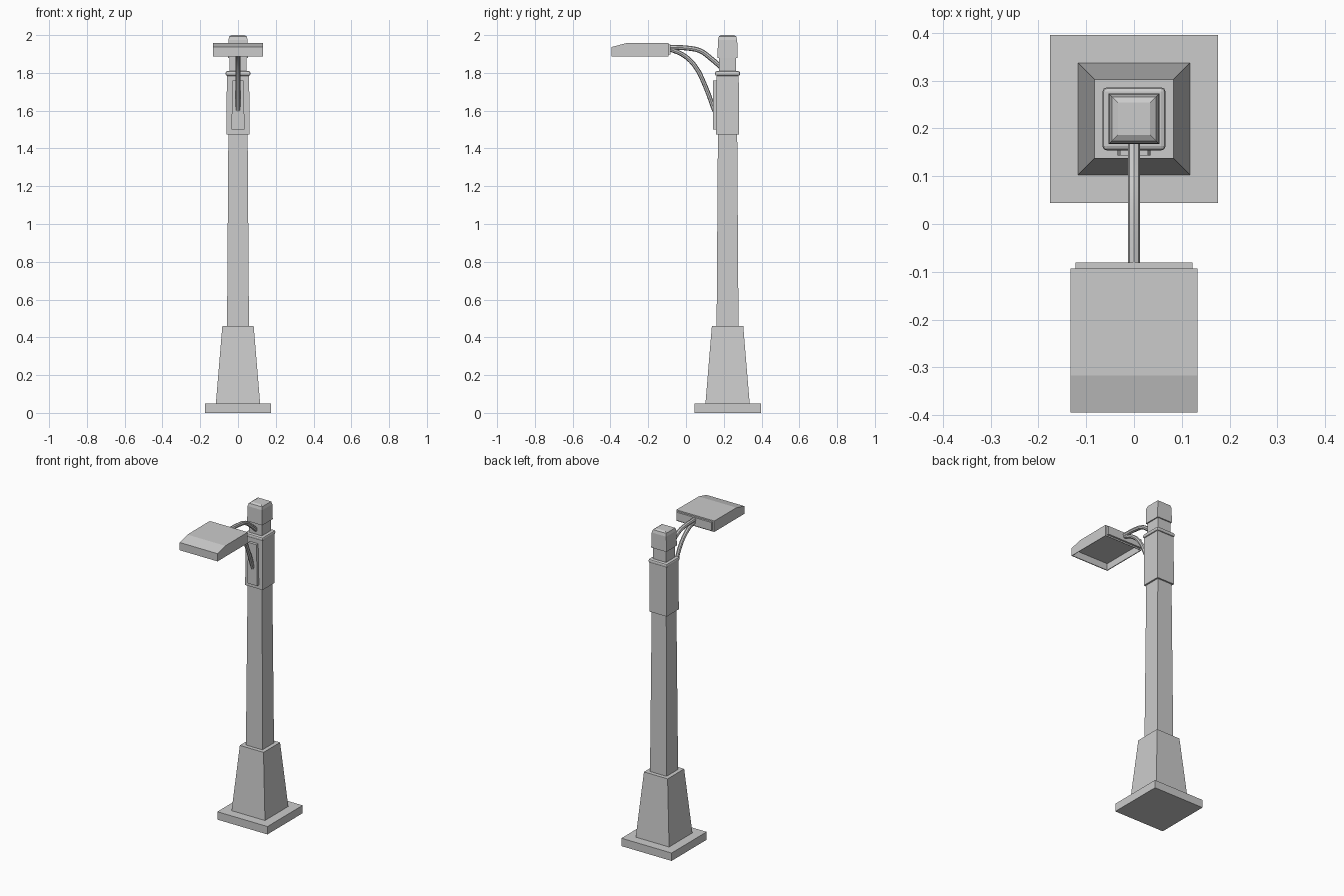
import bpy, bmesh

if "Cube" in bpy.data.objects:
    bpy.data.objects.remove(bpy.data.objects["Cube"])

POLE_Y = 0.22


def make_object(name, bm):
    bmesh.ops.recalc_face_normals(bm, faces=bm.faces[:])
    mesh = bpy.data.meshes.new(name)
    bm.to_mesh(mesh)
    bm.free()
    obj = bpy.data.objects.new(name, mesh)
    bpy.context.collection.objects.link(obj)
    return obj


def loft(name, levels, y=POLE_Y):
    """Capped stack of rectangles; levels are (z, half_x, half_y)."""
    bm = bmesh.new()
    rings = [[bm.verts.new((sx * hx, y + sy * hy, z))
              for sx, sy in ((-1, -1), (1, -1), (1, 1), (-1, 1))]
             for z, hx, hy in levels]
    for a, b in zip(rings, rings[1:]):
        for i in range(4):
            j = (i + 1) % 4
            bm.faces.new((a[i], a[j], b[j], b[i]))
    bm.faces.new(rings[0])
    bm.faces.new(rings[-1])
    return make_object(name, bm)


def square_loft(name, levels):
    return loft(name, [(z, h, h) for z, h in levels])


def tube(name, points, radius):
    """Round arm following (y, z) points in the x = 0 plane."""
    curve = bpy.data.curves.new(name, 'CURVE')
    curve.dimensions = '3D'
    curve.bevel_depth = radius
    curve.bevel_resolution = 2
    curve.resolution_u = 3
    curve.use_fill_caps = True
    spline = curve.splines.new('BEZIER')
    spline.bezier_points.add(len(points) - 1)
    for bp, (y, z) in zip(spline.bezier_points, points):
        bp.co = (0, y, z)
        bp.handle_left_type = bp.handle_right_type = 'AUTO'
    obj = bpy.data.objects.new(name, curve)
    bpy.context.collection.objects.link(obj)
    bpy.ops.object.select_all(action='DESELECT')
    obj.select_set(True)
    bpy.context.view_layer.objects.active = obj
    bpy.ops.object.convert(target='MESH')
    bpy.ops.object.shade_smooth_by_angle()


# Column, from the ground up
square_loft("base_plate", [(0, 0.176), (0.05, 0.176)])
square_loft("pedestal", [(0.05, 0.117), (0.46, 0.083)])
square_loft("pole", [(0.46, 0.058), (1.48, 0.051)])
square_loft("sleeve", [(1.475, 0.061), (1.79, 0.059)])
square_loft("neck", [(1.79, 0.046), (1.885, 0.046)])
square_loft("cap", [(1.88, 0.053), (1.975, 0.051), (1.993, 0.046), (2.0, 0.034)])

# Rounded ring on top of the sleeve
ring = square_loft("sleeve_ring", [(1.784, 0.066), (1.809, 0.066)])
bevel = ring.modifiers.new("rounding", 'BEVEL')
bevel.width = 0.009
bevel.segments = 2

# Tapered bracket plate on the front of the sleeve
loft("bracket_plate", [(1.50, 0.035, 0.01), (1.76, 0.029, 0.01)], y=0.153)

# Two curved arms holding the lamp
tube("upper_arm", [(-0.085, 1.935), (0.0, 1.932), (0.075, 1.917),
                   (0.13, 1.878), (0.19, 1.827)], 0.013)
tube("lower_arm", [(-0.085, 1.925), (-0.02, 1.898), (0.045, 1.84),
                   (0.1, 1.735), (0.15, 1.6)], 0.012)

# Lamp housing: side profile extruded across x, hollowed from below
profile = [(-0.395, 1.888), (-0.093, 1.888), (-0.093, 1.958),
           (-0.317, 1.957), (-0.395, 1.937)]
bm = bmesh.new()
sides = [[bm.verts.new((x, y, z)) for y, z in profile] for x in (-0.133, 0.133)]
for i in range(len(profile)):
    j = (i + 1) % len(profile)
    bm.faces.new((sides[0][i], sides[0][j], sides[1][j], sides[1][i]))
for side in sides:
    bm.faces.new(side)
bmesh.ops.recalc_face_normals(bm, faces=bm.faces[:])
bottom = min(bm.faces, key=lambda f: f.calc_center_median().z)
bmesh.ops.inset_region(bm, faces=[bottom], thickness=0.006)
for v in bottom.verts:
    v.co.z += 0.001
inner = bmesh.ops.inset_region(bm, faces=[bottom], thickness=0.001)
for v in bottom.verts:
    v.co.z += 0.042
make_object("lamp_housing", bm)

# Narrow plate joining the housing to the arms
loft("housing_back_plate", [(1.897, 0.122, 0.008), (1.95, 0.122, 0.008)], y=-0.089)
